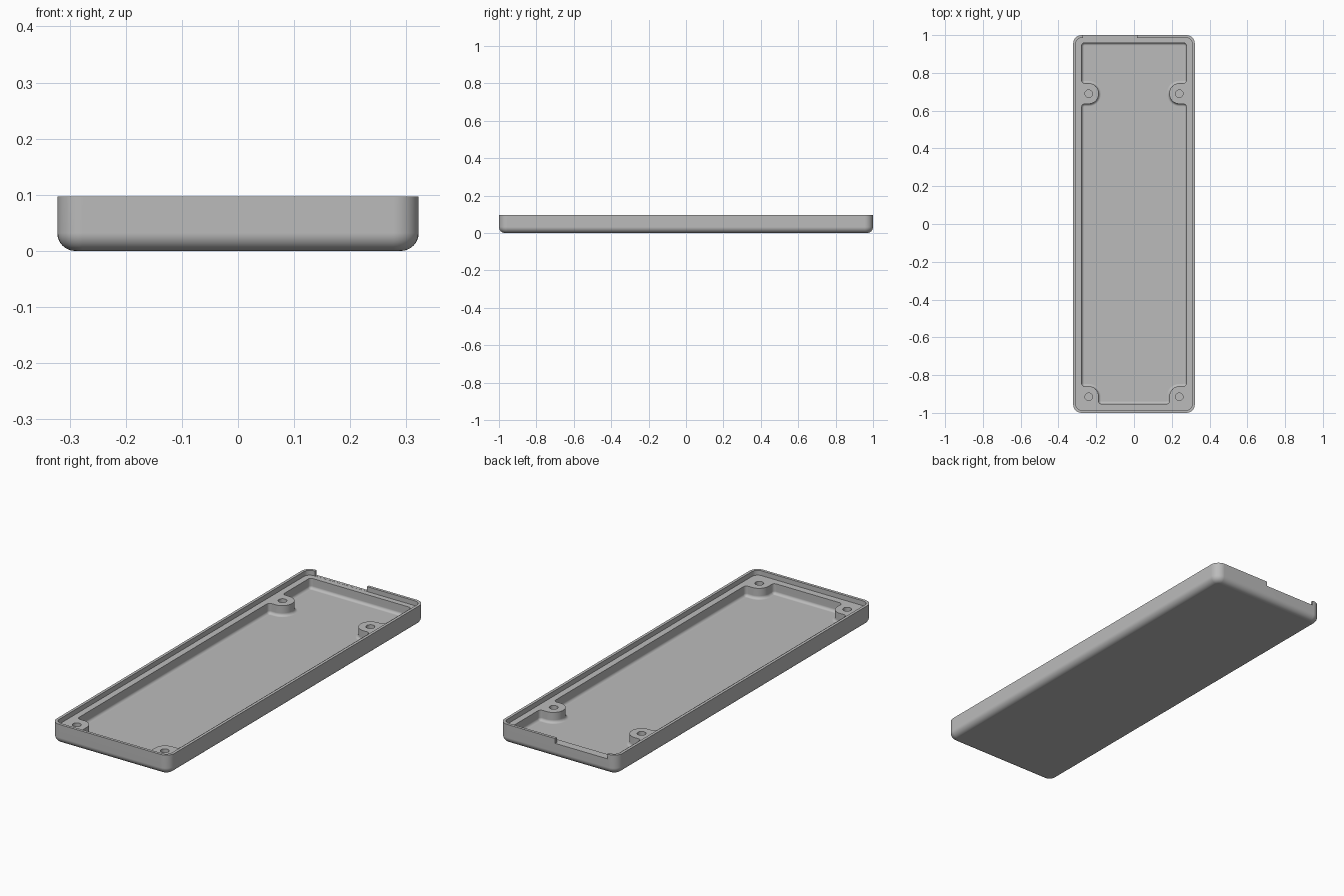
import bpy, bmesh
from math import sin, cos, pi
from mathutils import Vector

if "Cube" in bpy.data.objects:
    bpy.data.objects.remove(bpy.data.objects["Cube"], do_unlink=True)

HALF_X, HALF_Y, HEIGHT = 0.322, 1.0, 0.097
CORNER, EDGE = 0.045, 0.032
LIP, LEDGE, FLOOR, COVE = 0.014, 0.073, 0.022, 0.014
BOSS_X, BOSS_Y = 0.24, (-0.915, 0.69)


def rounded(corners, steps=8):
    """Round every corner (x, y, radius) of a polygon with right angles."""
    pts = []
    for i, (x, y, r) in enumerate(corners):
        c = Vector((x, y))
        a = (Vector(corners[i - 1][:2]) - c).normalized()
        b = (Vector(corners[(i + 1) % len(corners)][:2]) - c).normalized()
        for k in range(steps + 1):
            t = k / steps * pi / 2
            pts.append(c + a * r * (1 - sin(t)) + b * r * (1 - cos(t)))
    return pts


def rectangle(inset):
    x, y, r = HALF_X - inset, HALF_Y - inset, CORNER - inset
    return rounded([(x, -y, r), (x, y, r), (-x, y, r), (-x, -y, r)])


def shrink(pts, d):
    """Move a counter-clockwise outline inwards by d."""
    out = []
    for i, p in enumerate(pts):
        a = (p - pts[i - 1]).normalized()
        b = (pts[(i + 1) % len(pts)] - p).normalized()
        n = Vector((-a.y - b.y, a.x + b.x)).normalized()
        out.append(p + n * d / max(0.5, n.dot(Vector((-a.y, a.x)))))
    return out


def circle(x, y, r, n=24):
    return [Vector((x + r * cos(2 * pi * k / n), y + r * sin(2 * pi * k / n))) for k in range(n)]


bm = bmesh.new()


def ring(pts, z):
    return [bm.verts.new((p.x, p.y, z)) for p in pts]


def bridge(a, b):
    for i in range(len(a)):
        j = (i + 1) % len(a)
        bm.faces.new((a[i], a[j], b[j], b[i]))


def loft(rings):
    for a, b in zip(rings, rings[1:]):
        bridge(a, b)


# outer shell with a rounded bottom edge, then over the lip down to the ledge
arc = [k / 8 * pi / 2 for k in range(9)]
shell = [ring(rectangle(EDGE * (1 - sin(t))), EDGE * (1 - cos(t))) for t in arc]
shell += [ring(rectangle(0), HEIGHT), ring(rectangle(LIP), HEIGHT), ring(rectangle(LIP), LEDGE)]
loft(shell)
bm.faces.new(shell[0][::-1])

# cavity outline, going around the four screw bosses
side = [(0.188, -0.952, 0.015), (0.188, -0.86, 0.05), (0.277, -0.86, 0.016),
        (0.277, 0.636, 0.016), (0.187, 0.636, 0.053), (0.187, 0.745, 0.053),
        (0.277, 0.745, 0.016), (0.277, 0.959, 0.016)]
outline = rounded(side + [(-x, y, r) for x, y, r in reversed(side)])

# cavity wall with a cove at the floor
cavity = [ring(outline, LEDGE)]
cavity += [ring(shrink(outline, COVE * (1 - cos(t))), FLOOR + COVE * (1 - sin(t))) for t in arc]
loft(cavity)
bm.faces.new(cavity[-1])

# blind screw holes in the bosses
loops = [shell[-1], cavity[0]]
for y in BOSS_Y:
    for x in (-BOSS_X, BOSS_X):
        hole = [ring(circle(x, y, 0.02), z) for z in (LEDGE, FLOOR)]
        loft(hole)
        bm.faces.new(hole[-1])
        loops.append(hole[0])

# ledge and boss tops fill the space between all those loops
edges = [bm.edges.get((l[i - 1], l[i])) for l in loops for i in range(len(l))]
bmesh.ops.triangle_fill(bm, use_beauty=True, edges=edges, normal=(0, 0, 1))
bmesh.ops.recalc_face_normals(bm, faces=bm.faces)

mesh = bpy.data.meshes.new("case_tray")
bm.to_mesh(mesh)
bm.free()
tray = bpy.data.objects.new("case_tray", mesh)
bpy.context.collection.objects.link(tray)

grey = bpy.data.materials.new("plain_grey")
grey.use_nodes = True
colour = (0.5, 0.5, 0.5, 1)
grey.diffuse_color = colour
grey.node_tree.nodes["Principled BSDF"].inputs["Base Color"].default_value = colour
mesh.materials.append(grey)

# notch through the rear lip
bpy.ops.mesh.primitive_cube_add(size=1, location=(-0.1275, 1.02, LEDGE + 0.0505))
cutter = bpy.context.object
cutter.name = "notch_cutter"
cutter.scale = (0.285, 0.09, 0.1)
cutter.hide_render = True
cutter.data.materials.append(grey)
bpy.context.view_layer.update()

bpy.ops.object.select_all(action="DESELECT")
tray.select_set(True)
bpy.context.view_layer.objects.active = tray
cut = tray.modifiers.new("notch", "BOOLEAN")
cut.operation, cut.solver, cut.object = "DIFFERENCE", "EXACT", cutter
bpy.ops.object.modifier_apply(modifier=cut.name)
bpy.data.objects.remove(cutter, do_unlink=True)

# smooth fillets, crisp edges, flat floor
bpy.ops.object.shade_smooth_by_angle(angle=pi / 6)
flat = tray.modifiers.new("flat_faces", "WEIGHTED_NORMAL")
flat.keep_sharp = True
